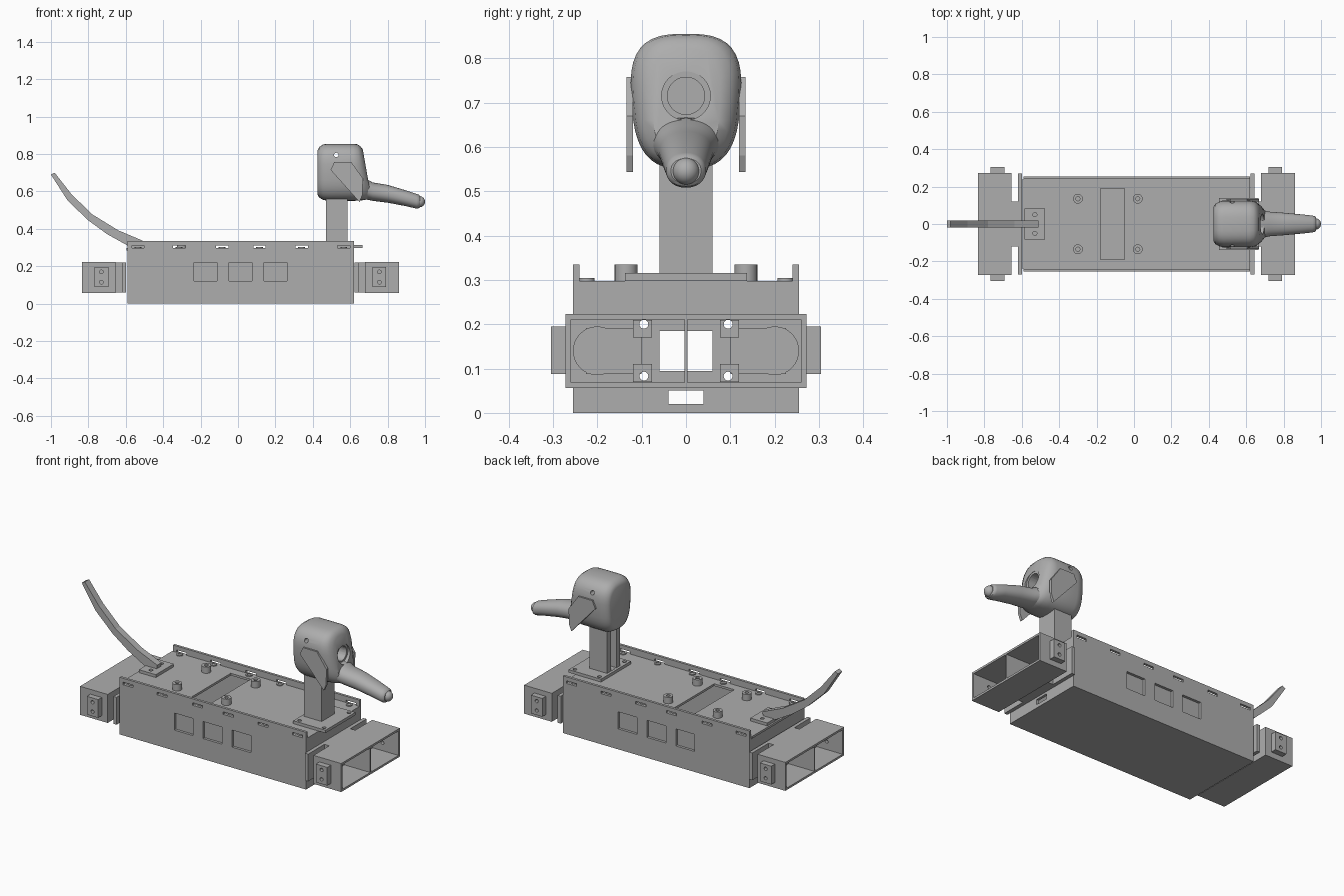
import bpy, bmesh, math
from mathutils import Matrix, Vector

old = bpy.data.objects.get("Cube")
if old:
    bpy.data.objects.remove(old, do_unlink=True)

GREY = (0.42, 0.42, 0.42, 1)
mat = bpy.data.materials.new("plain grey")
mat.use_nodes = True
mat.diffuse_color = GREY
mat.node_tree.nodes["Principled BSDF"].inputs["Base Color"].default_value = GREY
MID = 0.0125  # lengthwise middle of the body


def finish(name, bm, smooth=False):
    bmesh.ops.recalc_face_normals(bm, faces=bm.faces)
    me = bpy.data.meshes.new(name)
    bm.to_mesh(me)
    bm.free()
    me.materials.append(mat)
    ob = bpy.data.objects.new(name, me)
    bpy.context.scene.collection.objects.link(ob)
    if smooth:
        select(ob)
        bpy.ops.object.shade_smooth_by_angle(angle=math.radians(35))
    return ob


def select(ob):
    bpy.ops.object.select_all(action='DESELECT')
    ob.select_set(True)
    bpy.context.view_layer.objects.active = ob


def add_box(bm, x0, x1, y0, y1, z0, z1):
    m = Matrix.Translation(((x0 + x1) / 2, (y0 + y1) / 2, (z0 + z1) / 2))
    bmesh.ops.create_cube(bm, size=1, matrix=m @ Matrix.Diagonal((x1 - x0, y1 - y0, z1 - z0, 1)))


def add_rod(bm, centre, r, length, axis='Z', sides=20):
    turn = {'X': Matrix.Rotation(math.pi / 2, 4, 'Y'),
            'Y': Matrix.Rotation(math.pi / 2, 4, 'X'), 'Z': Matrix()}[axis]
    bmesh.ops.create_cone(bm, cap_ends=True, segments=sides, radius1=r, radius2=r,
                          depth=length, matrix=Matrix.Translation(centre) @ turn)


def box(name, *b):
    bm = bmesh.new()
    add_box(bm, *b)
    return finish(name, bm)


def rod(name, *a, **k):
    bm = bmesh.new()
    add_rod(bm, *a, **k)
    return finish(name, bm, True)


def cut(ob, *adders):
    """Subtract each box or rod from the part."""
    for kind, *args in adders:
        bm = bmesh.new()
        (add_box if kind == 'box' else add_rod)(bm, *args)
        tool = finish("cutter", bm)
        tool.hide_render = True
        mod = ob.modifiers.new("cut", 'BOOLEAN')
        mod.operation, mod.solver, mod.object = 'DIFFERENCE', 'EXACT', tool
        select(ob)
        bpy.ops.object.modifier_apply(modifier=mod.name)
        bpy.data.objects.remove(tool, do_unlink=True)


def extrude_xz(name, pts, y0, y1):
    bm = bmesh.new()
    f = bm.faces.new([bm.verts.new((x, y0, z)) for x, z in pts])
    ext = bmesh.ops.extrude_face_region(bm, geom=[f])["geom"]
    bmesh.ops.translate(bm, vec=(0, y1 - y0, 0), verts=[v for v in ext if isinstance(v, bmesh.types.BMVert)])
    return finish(name, bm)


def loft(name, rings, power, taper=0.0, n=40):
    """Rounded sections along x: (x, lean, half width, bottom, top)."""
    bm, loops = bmesh.new(), []
    for x, lean, w, zb, zt in rings:
        loop = []
        for i in range(n):
            a = 2 * math.pi * i / n
            c, s = math.cos(a), math.sin(a)
            u = math.copysign(abs(c) ** (2 / power), c)
            v = math.copysign(abs(s) ** (2 / power), s)
            z = (zb + zt) / 2 + v * (zt - zb) / 2
            loop.append(bm.verts.new((x - lean * v, u * w * (1 + taper * (v - 0.3)), z)))
        loops.append(loop)
    for a, b in zip(loops, loops[1:]):
        for i in range(n):
            bm.faces.new((a[i], a[(i + 1) % n], b[(i + 1) % n], b[i]))
    bm.faces.new(loops[0])
    bm.faces.new(loops[-1])
    return finish(name, bm, True)


SLOTS = (-0.535, -0.315, -0.085, 0.115, 0.34, 0.565)

# Body tray: floor and ends
tray = box("body_tray", -0.59, 0.62, -0.24, 0.24, 0, 0.285)
cut(tray, ('box', -0.575, 0.605, -0.235, 0.235, 0.015, 0.4),
    ('box', -1, 1, -0.06, 0.06, 0.095, 0.185),
    ('box', -1, 1, -0.04, 0.04, 0.02, 0.05))

# Side walls with windows and rim slots
for side, name in ((-1, "front_wall"), (1, "back_wall")):
    y = side * 0.2475
    wall = box(name, -0.59, 0.62, y - 0.0075, y + 0.0075, 0, 0.335)
    cut(wall, *[('box', x, x + 0.122, -1, 1, 0.12, 0.22) for x in (-0.235, -0.048, 0.14)],
        *[('box', x - 0.033, x + 0.033, -1, 1, 0.297, 0.312) for x in SLOTS])

# Deck with battery opening and screw holes
deck = box("deck", -0.595, 0.62, -0.24, 0.24, 0.285, 0.298)
cut(deck, ('box', -0.18, -0.05, -0.19, 0.19, 0.2, 0.4))
for i, x in enumerate(SLOTS):
    for s in (-1, 1):
        washer = rod("deck_screw", (x, s * 0.224, 0.3), 0.018, 0.008)
        cut(washer, ('rod', (x, s * 0.224, 0.306), 0.01, 0.01))

# Standoffs
for x in (-0.3, 0.02):
    for s in (-1, 1):
        post = rod("standoff", (x, s * 0.135, 0.315), 0.026, 0.04)
        cut(post, ('rod', (x, s * 0.135, 0.335), 0.011, 0.05))

# Hip housings at both ends
for d, end in ((1, "head_end"), (-1, "tail_end")):
    def span(a, b):
        return sorted((MID + d * a, MID + d * b))
    window = ('box', -1, 1, -0.06, 0.06, 0.095, 0.185)
    screws = [('rod', (MID, s * 0.095, z), 0.01, 3, 'X') for s in (-1, 1) for z in (0.083, 0.2)]
    plate = box(end + "_mount_plate", *span(0.611, 0.632), -0.27, 0.27, 0.06, 0.22)
    cut(plate, window, *screws)
    link = box(end + "_link", *span(0.632, 0.6675), -0.12, 0.12, 0.06, 0.22)
    cut(link, window, *screws)
    cut(tray, *screws)
    shell = box(end + "_hip_housing", *span(0.6675, 0.8475), -0.272, 0.272, 0.056, 0.223)
    cut(shell, ('box', *span(0.68, 0.9), -0.259, 0.259, 0.068, 0.211), window, *screws,
        *[('rod', (MID + d * 0.743, 0, z), 0.01, 1, 'Y') for z in (0.115, 0.17)])
    box(end + "_divider", *span(0.6675, 0.8475), -0.003, 0.003, 0.06, 0.22)
    for s in (-1, 1):
        for z in (0.09, 0.19):
            boss = box(end + "_boss", *span(0.68, 0.69), *sorted((s * 0.077, s * 0.12)), z - 0.02, z + 0.02)
            cut(boss, *screws)
        servo = box(end + "_servo_bracket", *span(0.706, 0.78), *sorted((s * 0.265, s * 0.305)), 0.088, 0.195)
        cut(servo, *[('rod', (MID + d * 0.743, s * 0.28, z), 0.01, 0.2, 'Y') for z in (0.115, 0.17)])
        pad = rod(end + "_servo_pad", (MID + d * 0.682, s * 0.2, 0.14), 0.055, 0.006, axis='X', sides=32)
        box(end + "_servo_face", *span(0.679, 0.684), *sorted((s * 0.1, s * 0.225)), 0.088, 0.192)

# Tail and its foot
foot = box("tail_foot", -0.585, -0.475, -0.083, 0.083, 0.298, 0.315)
cut(foot, *[('rod', (-0.53, s * 0.05, 0.31), 0.011, 0.1) for s in (-1, 1)])
extrude_xz("tail", [(-0.98, 0.7), (-0.89, 0.585), (-0.78, 0.478), (-0.64, 0.392), (-0.51, 0.337),
                    (-0.515, 0.305), (-0.58, 0.305), (-0.7, 0.372), (-0.8, 0.445), (-0.91, 0.55),
                    (-1, 0.69)], -0.02, 0.02)

# Neck: channel on a screwed base
base = box("neck_base", 0.455, 0.665, -0.138, 0.138, 0.298, 0.315)
cut(base, *[('rod', (x, s * 0.115, 0.31), 0.011, 0.1) for x in (0.48, 0.64) for s in (-1, 1)])
neck = box("neck", 0.47, 0.585, -0.06, 0.06, 0.31, 0.58)
cut(neck, ('box', 0.4, 0.55, -0.025, 0.025, 0.316, 0.555))

# Head with camera bore and eye holes
head = loft("head", [(0.425, 0, 0.092, 0.585, 0.82), (0.434, 0, 0.108, 0.567, 0.838),
                     (0.455, 0, 0.12, 0.555, 0.851), (0.48, 0, 0.126, 0.55, 0.855),
                     (0.62, 0.005, 0.126, 0.55, 0.855), (0.653, 0.014, 0.12, 0.553, 0.852),
                     (0.674, 0.02, 0.102, 0.558, 0.842), (0.69, 0.023, 0.078, 0.565, 0.825)], 2.9, 0.08)
cut(head, ('rod', (0.69, 0, 0.715), 0.055, 0.03, 'X', 40), ('rod', (0.66, 0, 0.715), 0.042, 0.16, 'X', 40),
    ('rod', (0.525, 0, 0.795), 0.012, 1, 'Y'))
select(head)
bpy.ops.object.shade_smooth_by_angle(angle=math.radians(35))

# Ears
for s, name in ((-1, "front_ear"), (1, "back_ear")):
    extrude_xz(name, [(0.495, 0.715), (0.515, 0.758), (0.605, 0.758), (0.668, 0.67), (0.665, 0.58),
                      (0.65, 0.543)], s * 0.119, s * 0.134)

# Muzzle and nose
loft("muzzle", [(0.64, 0, 0.085, 0.56, 0.67), (0.69, 0, 0.075, 0.556, 0.664), (0.72, 0, 0.066, 0.55, 0.648),
                (0.8, 0, 0.06, 0.54, 0.635), (0.9, 0, 0.051, 0.521, 0.605), (0.955, 0, 0.045, 0.508, 0.587),
                (0.968, 0, 0.041, 0.511, 0.582), (0.974, 0, 0.034, 0.518, 0.574)], 2.2)
bm = bmesh.new()
bmesh.ops.create_uvsphere(bm, u_segments=24, v_segments=12, radius=0.03,
                          matrix=Matrix.Translation((0.97, 0, 0.545)))
finish("nose", bm, True)
